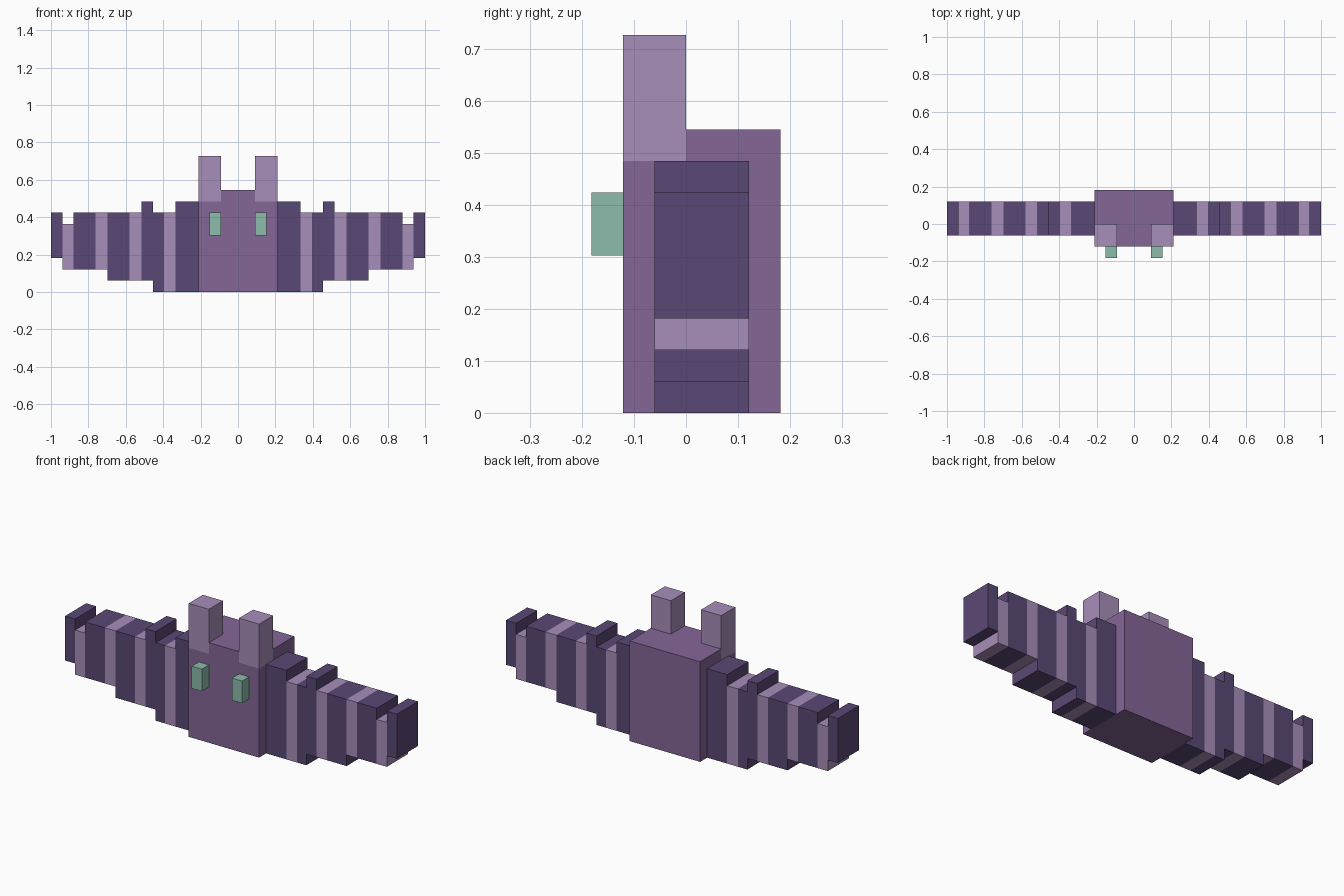
import bpy
import bmesh

cube = bpy.data.objects.get("Cube")
if cube:
    bpy.data.objects.remove(cube, do_unlink=True)

U = 2 / 33  # block size: the wingspan is 33 blocks


def material(name, rgb):
    lin = [((c / 255 + 0.055) / 1.055) ** 2.4 for c in rgb] + [1.0]
    m = bpy.data.materials.new(name)
    m.use_nodes = True
    m.diffuse_color = lin
    bsdf = m.node_tree.nodes["Principled BSDF"]
    bsdf.inputs["Base Color"].default_value = lin
    bsdf.inputs["Roughness"].default_value = 0.9
    return m


DARK = material("dark purple", (90, 72, 117))
BODY = material("mid purple", (132, 102, 150))
LIGHT = material("light lilac", (167, 142, 185))
GREEN = material("pale green", (140, 188, 171))


def prism(name, outline, z0, z1, mat):
    """Extrude a counter-clockwise outline (in blocks) from z0 to z1."""
    bm = bmesh.new()
    face = bm.faces.new([bm.verts.new((x * U, y * U, z0 * U)) for x, y in outline])
    top = bmesh.ops.extrude_face_region(bm, geom=[face])["geom"]
    bmesh.ops.translate(bm, vec=(0, 0, (z1 - z0) * U),
                        verts=[v for v in top if isinstance(v, bmesh.types.BMVert)])
    bmesh.ops.recalc_face_normals(bm, faces=bm.faces)
    mesh = bpy.data.meshes.new(name)
    bm.to_mesh(mesh)
    bm.free()
    mesh.materials.append(mat)
    obj = bpy.data.objects.new(name, mesh)
    bpy.context.collection.objects.link(obj)
    return obj


def box(name, x, y, z, mat):
    return prism(name, [(x[0], y[0]), (x[1], y[0]), (x[1], y[1]), (x[0], y[1])],
                 z[0], z[1], mat)


def pair(name, x, y, z, mat):
    box("left_" + name, x, y, z, mat)
    box("right_" + name, (-x[1], -x[0]), y, z, mat)


# Body, with a T-shaped crown that leaves room for the ears at the front
box("body", (-3.5, 3.5), (-2, 3), (0, 8), BODY)
prism("crown", [(-1.5, -2), (1.5, -2), (1.5, 0), (3.5, 0),
                (3.5, 3), (-3.5, 3), (-3.5, 0), (-1.5, 0)], 8, 9, BODY)

# Ears and eyes
pair("ear", (1.5, 3.5), (-2, 0), (8, 12), LIGHT)
pair("eye", (1.5, 2.5), (-3, -2), (5, 7), GREEN)

# Wing columns from the body outwards: x start, x end, bottom, top, colour
COLUMNS = [
    (3.5, 5.5, 0, 8, DARK),
    (5.5, 6.55, 0, 7, LIGHT),
    (6.55, 7.5, 0, 7, DARK),
    (7.5, 8.5, 1, 8, DARK),
    (8.5, 9.55, 1, 7, LIGHT),
    (9.55, 11.5, 1, 7, DARK),
    (11.5, 12.55, 2, 7, LIGHT),
    (12.55, 14.5, 2, 7, DARK),
    (14.5, 15.5, 2, 6, LIGHT),
    (15.5, 16.5, 3, 7, DARK),
]
for i, (x0, x1, z0, z1, mat) in enumerate(COLUMNS, 1):
    pair(f"wing_column_{i}", (x0, x1), (-1, 2), (z0, z1), mat)
